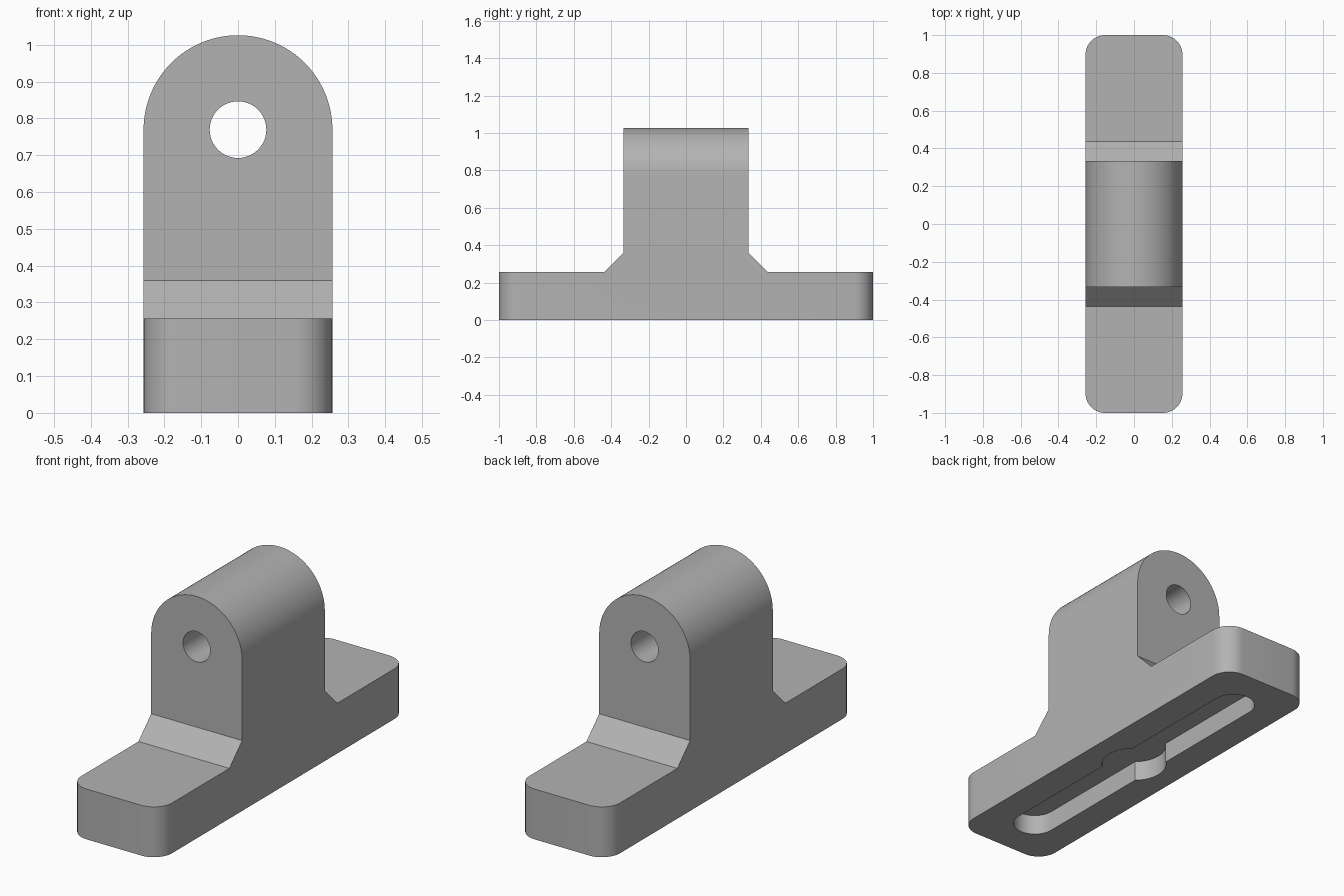
import bpy, bmesh
from math import pi, cos, sin, sqrt, asin
from mathutils import Vector

cube = bpy.data.objects.get("Cube")
if cube:
    bpy.data.objects.remove(cube, do_unlink=True)

UNIT = 2 / 39                      # one design unit in scene units
HALF_W, BASE_H = 5 * UNIT, 5 * UNIT
PIN_Z = 15 * UNIT

grey = bpy.data.materials.new("plain grey")
grey.use_nodes = True
colour = (0.45, 0.45, 0.45, 1)
grey.diffuse_color = colour
grey.node_tree.nodes["Principled BSDF"].inputs["Base Color"].default_value = colour


def arc(cx, cy, r, start, end, steps):
    return [(cx + r * cos(start + (end - start) * i / steps),
             cy + r * sin(start + (end - start) * i / steps)) for i in range(steps + 1)]


def prism(name, outline, axis, low, high):
    """Extrude a closed 2D outline along the x, y or z axis."""
    place = {"x": lambda a, b, h: (h, a, b),
             "y": lambda a, b, h: (a, h, b),
             "z": lambda a, b, h: (a, b, h)}[axis]
    bm = bmesh.new()
    face = bm.faces.new([bm.verts.new(place(a, b, low)) for a, b in outline])
    grown = bmesh.ops.extrude_face_region(bm, geom=[face])["geom"]
    bmesh.ops.translate(bm, vec=Vector(place(0, 0, high - low)),
                        verts=[v for v in grown if isinstance(v, bmesh.types.BMVert)])
    bmesh.ops.recalc_face_normals(bm, faces=bm.faces)
    mesh = bpy.data.meshes.new(name)
    bm.to_mesh(mesh)
    bm.free()
    mesh.materials.append(grey)
    obj = bpy.data.objects.new(name, mesh)
    bpy.context.collection.objects.link(obj)
    return obj


def combine(target, helper, operation):
    """Apply a boolean and discard the helper."""
    mod = target.modifiers.new(operation.lower(), "BOOLEAN")
    mod.object, mod.operation, mod.solver = helper, operation, "EXACT"
    bpy.context.view_layer.objects.active = target
    bpy.ops.object.modifier_apply(modifier=mod.name)
    bpy.data.objects.remove(helper, do_unlink=True)


# Base plate with rounded vertical corners
r = 2 * UNIT
cx, cy = HALF_W - r, 1 - r
plan = []
for i, (sx, sy) in enumerate([(1, 1), (-1, 1), (-1, -1), (1, -1)]):
    plan += arc(sx * cx, sy * cy, r, i * pi / 2, (i + 1) * pi / 2, 10)
bracket = prism("mounting_bracket", plan, "z", 0, BASE_H)

# Round-topped lug, trimmed to its side profile with sloped feet
arch = [(-HALF_W, 0.1), (HALF_W, 0.1)] + arc(0, PIN_Z, HALF_W, 0, pi, 48)
lug = prism("lug", arch, "y", -0.6, 0.6)
lug_y, foot = 6.5 * UNIT, 2 * UNIT
half = [(lug_y + foot, 0.15), (lug_y + foot, BASE_H), (lug_y, BASE_H + foot), (lug_y, 1.2)]
side = half + [(-y, z) for y, z in reversed(half)]
combine(lug, prism("lug_trim", side, "x", -0.5, 0.5), "INTERSECT")
combine(bracket, lug, "UNION")

# Pin hole through the lug
hole = arc(0, PIN_Z, 1.5 * UNIT, 0, 2 * pi, 48)[:-1]
combine(bracket, prism("hole_cutter", hole, "y", -0.7, 0.7), "DIFFERENCE")

# Shallow underside slot with a round bulge in the middle
slot_r, bulge_r, slot_y = 2 * UNIT, 3 * UNIT, 14.5 * UNIT
a = asin(sqrt(bulge_r ** 2 - slot_r ** 2) / bulge_r)
slot = (arc(0, slot_y, slot_r, 0, pi, 24) + arc(0, 0, bulge_r, pi - (pi / 2 - (pi / 2 - a)), pi + a, 24)
        + arc(0, -slot_y, slot_r, pi, 2 * pi, 24) + arc(0, 0, bulge_r, -a, a, 24))
combine(bracket, prism("slot_cutter", slot, "z", -0.1, 2 * UNIT), "DIFFERENCE")

# Smooth curves, crisp edges
bpy.ops.object.select_all(action="DESELECT")
bracket.select_set(True)
bpy.context.view_layer.objects.active = bracket
bpy.ops.object.shade_smooth_by_angle(angle=pi / 6)
